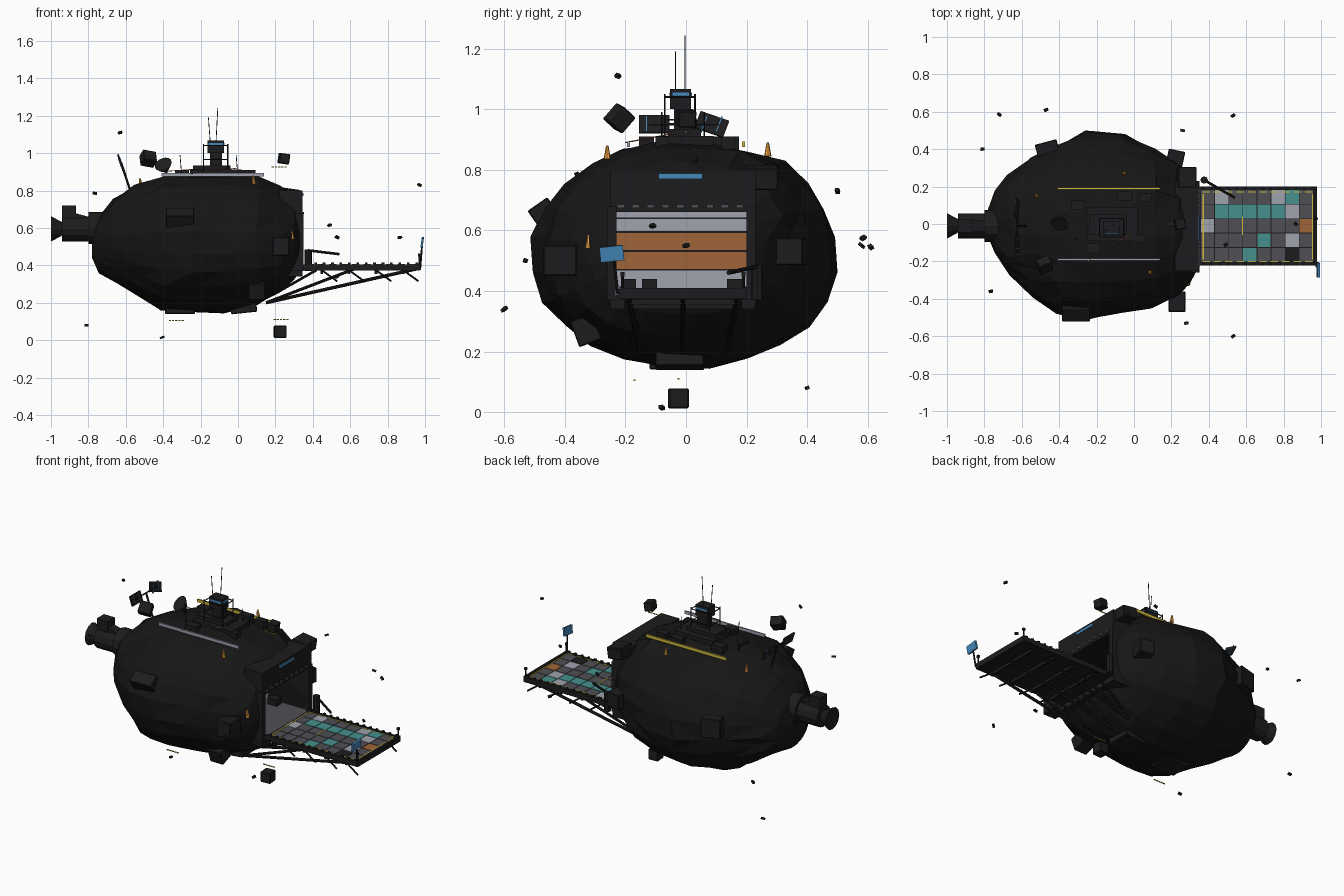
import bpy, bmesh, math, random
from mathutils import Vector, Matrix, noise

if "Cube" in bpy.data.objects:
    bpy.data.objects.remove(bpy.data.objects["Cube"])

random.seed(4)

def mat(name, *c):
    m = bpy.data.materials.new(name)
    m.diffuse_color = (*c, 1)
    m.use_nodes = True
    m.node_tree.nodes["Principled BSDF"].inputs["Base Color"].default_value = m.diffuse_color
    return m

ROCK = mat("rock", .008, .008, .008)
DARK = mat("dark_metal", .012, .012, .013)
GREY = mat("tile_grey", .08, .08, .09)
PALE = mat("pale_panel", .35, .37, .43)
TEAL = mat("teal", .06, .28, .27)
ORANGE = mat("orange", .35, .13, .04)
AMBER = mat("amber_light", .8, .35, .05)
YELLOW = mat("yellow", .65, .5, .05)
BLUE = mat("blue_sign", .06, .25, .5)

def finish(name, bm, m):
    me = bpy.data.meshes.new(name)
    bm.to_mesh(me)
    bm.free()
    ob = bpy.data.objects.new(name, me)
    bpy.context.collection.objects.link(ob)
    me.materials.append(m)
    return ob

def block(name, loc, size, m=DARK, rot=(0, 0, 0), bevel=0):
    bm = bmesh.new()
    bmesh.ops.create_cube(bm, size=1, matrix=Matrix.Diagonal((*size, 1)))
    if bevel:
        bmesh.ops.bevel(bm, geom=bm.edges[:], offset=bevel, segments=1, affect='EDGES')
    ob = finish(name, bm, m)
    ob.location = loc
    ob.rotation_euler = [math.radians(a) for a in rot]
    return ob

def span(name, x, y, z, m=DARK):
    # box given by its min/max on each axis
    return block(name, [(a[0] + a[1]) / 2 for a in (x, y, z)], [a[1] - a[0] for a in (x, y, z)], m)

def rod(name, a, b, r, m=DARK, r2=None, n=8):
    a, b = Vector(a), Vector(b)
    bm = bmesh.new()
    bmesh.ops.create_cone(bm, cap_ends=True, segments=n, radius1=r,
                          radius2=r if r2 is None else r2, depth=(b - a).length)
    ob = finish(name, bm, m)
    ob.location = (a + b) / 2
    ob.rotation_euler = (b - a).to_track_quat('Z', 'Y').to_euler()
    return ob

# asteroid: lofted rings (x, ymin, ymax, zmin, zmax) roughened with noise
rings = [(-.78, -.07, .08, .44, .58), (-.745, -.15, .18, .36, .66), (-.66, -.27, .27, .31, .76),
         (-.54, -.39, .36, .24, .83), (-.4, -.48, .42, .16, .88), (-.24, -.5, .5, .145, .89),
         (-.06, -.47, .48, .155, .89), (.1, -.46, .42, .19, .88), (.22, -.39, .34, .25, .83),
         (.3, -.32, .26, .32, .78), (.34, -.24, .21, .38, .7)]
SEG = 24
bm = bmesh.new()
loops = []
for x, y0, y1, z0, z1 in rings:
    loop, zm = [], .52
    for k in range(SEG):
        t = 2 * math.pi * (k + .5) / SEG
        c, s = math.cos(t), math.sin(t)
        c, s = (math.copysign(abs(v) ** .92, v) for v in (c, s))
        p = Vector((x, c * (y1 if c > 0 else -y0), zm + s * ((z1 - zm) if s > 0 else (zm - z0))))
        f = 1 + .05 * noise.noise(p * 5 + Vector((3, 1, 7))) + random.uniform(-.012, .012)
        loop.append(bm.verts.new((p.x + (random.uniform(-.02, .02) if -.7 < x < .25 else 0),
                                  p.y * f, zm + (p.z - zm) * f)))
    loops.append(loop)
for A, B in zip(loops, loops[1:]):
    for k in range(SEG):
        j = (k + 1) % SEG
        bm.faces.new((A[k], A[j], B[j], B[k]))
bm.faces.new(loops[0])
bm.faces.new(loops[-1])
bmesh.ops.triangulate(bm, faces=[f for f in bm.faces if len(f.verts) == 4])
bmesh.ops.recalc_face_normals(bm, faces=bm.faces[:])
asteroid = finish("asteroid", bm, ROCK)
cutter = span("hangar_cutter", (.06, .6), (-.235, .2), (.395, .66))
cutter.hide_render = True
cutter.display_type = 'WIRE'
mod = asteroid.modifiers.new("hangar", 'BOOLEAN')
mod.object = cutter
mod.solver = 'EXACT'

# hangar back wall bands and seams, portal frame and header
for i, (z0, z1, m) in enumerate([(.395, .47, PALE), (.47, .595, ORANGE), (.595, .66, PALE)]):
    span(f"hangar_wall_{i}", (.055, .07), (-.235, .2), (z0, z1), m)
for z in (.47, .532, .595, .64):
    span("wall_seam", (.06, .074), (-.235, .2), (z - .003, z + .003))
span("hangar_floor", (.06, .35), (-.235, .2), (.385, .4), GREY)
span("portal_header", (.22, .345), (-.25, .23), (.66, .8))
for y in (-.245, .215):
    span("portal_pillar", (.22, .35), (y - .015, y + .015), (.37, .68))
span("portal_sill", (.2, .345), (-.25, .23), (.34, .387))
span("header_light", (.34, .35), (-.09, .055), (.77, .787), BLUE)
for k in range(9):
    block("lintel_lamp", (.347, -.215 + k * .049, .68), (.01, .024, .012), GREY)
for y in (-.19, -.12, .16):
    block("hangar_crate", (.14, y, .42), (.06, .05, .04))

# landing deck with coloured tiles, edge strips and studs
span("deck_plate", (.33, .97), (-.215, .195), (.372, .398))
special = {(3, 3): TEAL, (4, 3): TEAL, (5, 3): TEAL, (1, 3): TEAL, (2, 3): TEAL, (3, 0): TEAL,
           (6, 4): TEAL, (7, 2): ORANGE, (6, 3): PALE, (5, 4): PALE, (1, 4): PALE, (0, 2): PALE,
           (4, 1): TEAL, (6, 1): PALE, (6, 0): DARK}
for i in range(8):
    for j in range(5):
        block("deck_tile", (.393 + i * .0755, -.164 + j * .077, .4), (.072, .073, .008),
              special.get((i, j), GREY))
for y in (-.2, .172):
    for k in range(10):
        block("deck_marking", (.385 + k * .061, y, .404), (.04, .006, .004), YELLOW)
for x in (.37, .58, .955):
    span("cross_marking", (x - .003, x + .003), (-.06, .04) if x == .58 else (-.19, .16), (.402, .406), YELLOW)
for y in (-.213, .192):
    span("deck_edge", (.34, .975), (y - .008, y + .008), (.375, .405))
    for k in range(14):
        block("edge_stud", (.37 + k * .045, y, .407), (.014, .014, .014))
span("deck_end", (.962, .978), (-.22, .2), (.375, .41))

# truss below the deck
for y in (-.19, -.01, .17):
    rod("main_strut", (.95, y, .38), (.15, y * .8, .2), .009)
    rod("short_strut", (.62, y, .38), (.15, y * .8, .2), .008)
    rod("inner_strut", (.42, y, .375), (.2, y * .8, .25), .007)
for k in range(4):
    for y in (-.2, .18):
        rod("deck_rib", (.44 + k * .145, y, .38), (.53 + k * .145, y, .315), .005)
    span("deck_beam", (.44 + k * .145, .455 + k * .145), (-.2, .18), (.355, .375))

# signpost, corner beacons and crane arm
rod("sign_post", (.975, -.225, .39), (.985, -.24, .52), .005)
block("sign_board", (.985, -.245, .523), (.012, .078, .05), BLUE, (6, 8, 0))
for x, y in ((.97, .19), (.97, -.21)):
    rod("beacon_post", (x, y, .4), (x, y, .45), .005)
    block("beacon", (x, y, .455), (.013, .013, .015))
rod("crane_post", (.375, .235, .37), (.375, .235, .485), .02)
rod("crane_arm", (.375, .235, .48), (.54, .14, .46), .007)

# rear engine with flared nozzle
rod("engine_body", (-.94, -.01, .595), (-.68, -.01, .595), .067, n=12)
rod("engine_collar", (-.8, -.01, .6), (-.72, -.01, .6), .085, n=12)
rod("engine_nozzle", (-1, -.01, .595), (-.93, -.01, .595), .068, r2=.03, n=12)
span("engine_pod", (-.94, -.865), (-.045, .025), (.63, .72))
block("engine_fairing", (-.84, -.01, .65), (.1, .06, .04), DARK, (0, 15, 0))

# control tower with railings and antennas
span("tower_base", (-.25, .02), (-.09, .09), (.86, .912))
span("tower_annex", (-.24, -.04), (-.06, .05), (.9, .935))
span("tower_shaft", (-.15, -.085), (-.04, .012), (.9, 1.02))
span("tower_cabin", (-.163, -.075), (-.052, .016), (1.0, 1.067))
span("tower_window", (-.158, -.08), (-.055, .019), (1.043, 1.055), BLUE)
span("tower_window_end", (-.15, -.072), (-.045, .01), (1.043, 1.055), BLUE)
for x in (-.185, -.055):
    for y in (-.07, .03):
        rod("rail_post", (x, y, .9), (x, y, 1.05), .003)
for z in (.965, 1.04):
    for y in (-.07, .03):
        rod("rail", (-.185, y, z), (-.055, y, z), .003)
    for x in (-.185, -.055):
        rod("rail", (x, -.07, z), (x, .03, z), .003)
for x, y, z in ((-.108, -.003, 1.243), (-.158, -.035, 1.19)):
    rod("antenna", (x + (.01 if x < -.15 else -.01), y, 1.05), (x, y, z), .002)
for x, y in ((-.3, -.08), (0, .06)):
    rod("whip_antenna", (x, y, .87), (x - .01, y, .99), .002)
for x, y, s in ((-.3, .1, .05), (.03, -.08, .04), (-.22, -.13, .05), (.06, .14, .045), (-.05, .15, .05)):
    block("roof_unit", (x, y, .885), (s * 1.5, s, .05))

# dish, solar panels and roof light strips
rod("dish", (-.385, .03, .91), (-.4, .0, .94), .015, r2=.048, n=16)
rod("dish_mast", (-.385, .03, .84), (-.385, .03, .92), .008)
rod("solar_mast", (-.57, -.01, .78), (-.625, -.01, .95), .006)
rod("solar_crossbar", (-.625, -.12, .95), (-.625, .11, .95), .004)
for y, a in ((-.105, 0), (.085, -20)):
    block("solar_panel", (-.628, y, .95), (.01, .1, .06), DARK, (a, -18, 0))
    for d in (-.025, .025):
        block("solar_stripe", (-.628, y + d, .95), (.013, .003, .055), BLUE, (a, -18, 0))
span("roof_strip_front", (-.41, .14), (-.195, -.185), (.875, .893), PALE)
span("roof_strip_back", (-.41, .14), (.185, .195), (.875, .893), YELLOW)

# equipment blocks set in the rock, and floating crates
for loc, size, rot in [((-.31, -.465, .65), (.15, .08, .09), (35, 0, 0)),
                       ((-.46, .39, .56), (.12, .1, .12), (0, 0, 15)),
                       ((.22, .345, .53), (.09, .1, .09), (0, 0, -12)),
                       ((.23, -.415, .5), (.09, .11, .1), (0, 0, 0)),
                       ((.1, -.33, .27), (.09, .08, .09), (20, 0, 0)),
                       ((.03, -.02, .175), (.14, .16, .06), (0, -6, 0)),
                       ((.28, .25, .775), (.1, .11, .07), (0, 8, 0)),
                       ((-.31, -.05, .165), (.16, .14, .05), (0, 0, 0)),
                       ((-.48, -.22, .97), (.075, .06, .07), (-40, 10, 20)),
                       ((.245, 0, .97), (.055, .06, .055), (0, 8, 10)),
                       ((.225, -.025, .045), (.065, .065, .065), (0, 0, 4))]:
    block("equipment_block", loc, size, DARK, rot, .004)
for x, y, z in ((.22, 0, .925), (.23, -.025, .11), (-.33, -.17, .105)):
    for k in range(-2, 3):
        block("hover_mark", (x + k * .017, y, z), (.012, .006, .005), YELLOW)

# amber lights on the rock and cables over the roof
for x, y, z in ((.085, -.26, .835), (-.05, .27, .845), (-.52, .15, .82), (.29, -.32, .54)):
    rod("amber_lamp", (x, y, z), (x - .004, y, z + .045), .012, AMBER, .004)
for a, b in (((-.42, .06, .9), (-.15, .0, .92)), ((-.25, -.2, .89), (0, -.04, .92))):
    rod("cable", a, b, .002, ORANGE)

# drifting debris
for p in [(-.63, -.225, 1.11), (-.81, .4, .08), (-.405, -.08, .015), (.53, .58, .55), (.53, -.6, .34),
          (.865, 0, .55), (-.765, -.36, .785), (-.72, .585, .575), (.26, .5, .73), (-.47, .61, .545),
          (.28, -.53, .5), (.49, -.11, .615), (.97, .03, .83)]:
    block("debris", p, (.022, .014, .011), DARK, [random.uniform(-40, 40) for _ in range(3)])
